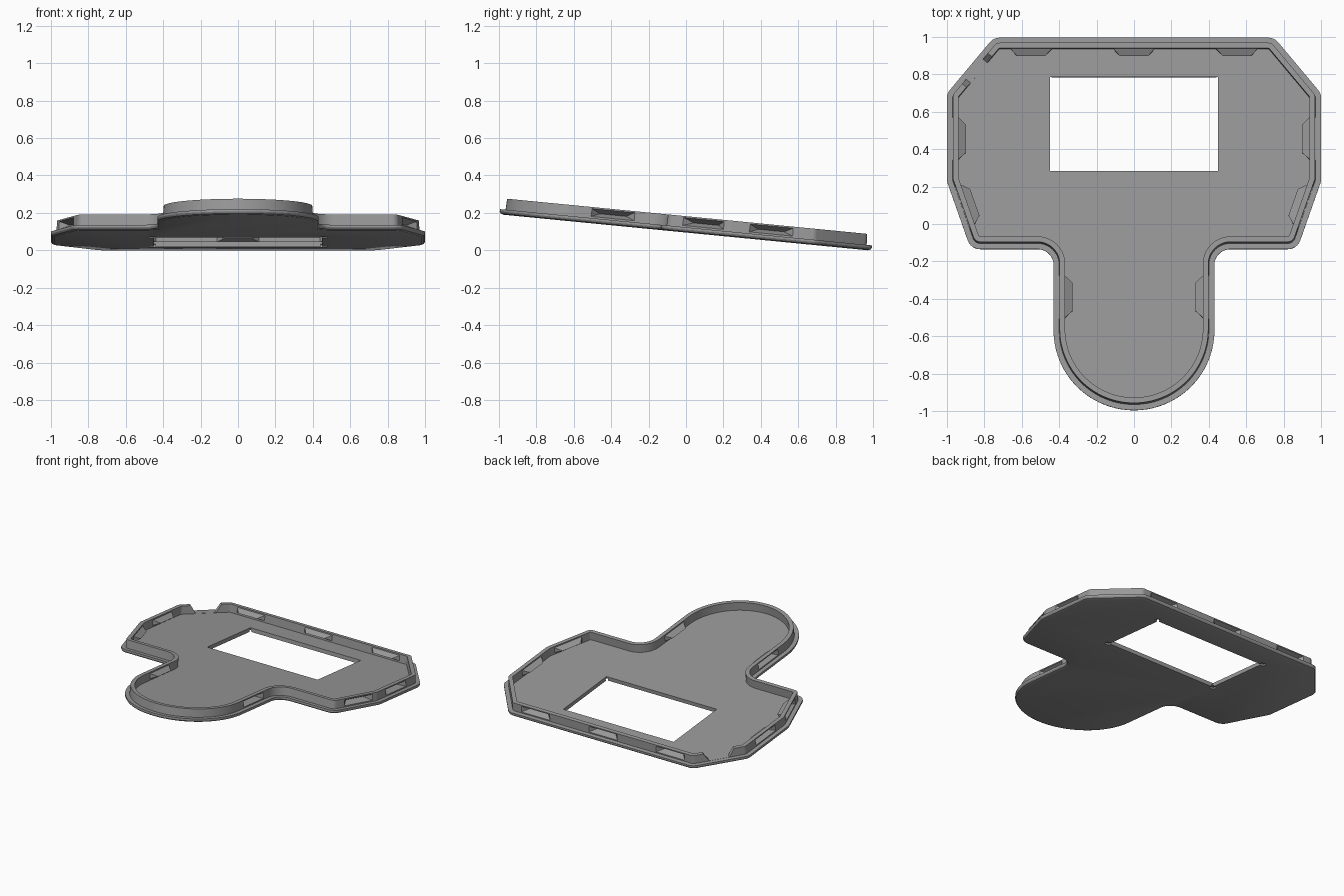
import bpy, bmesh, math
from mathutils import Vector, Matrix

if "Cube" in bpy.data.objects:
    bpy.data.objects.remove(bpy.data.objects["Cube"])

TILT = math.atan(0.0975)
FLOOR, RIM = 0.028, 0.087      # floor thickness, wall height

grey = bpy.data.materials.new("plastic_grey")
grey.diffuse_color = (0.32, 0.32, 0.32, 1)
grey.use_nodes = True
grey.node_tree.nodes["Principled BSDF"].inputs["Base Color"].default_value = grey.diffuse_color

# Right half of the outline: corner x, y, radius, arc segments (counter-clockwise)
half = [(0.43, -1.0, 0.43, 28), (0.43, -0.135, 0.085, 10), (0.872, -0.135, 0.07, 6),
        (1.0, 0.23, 0.08, 4), (1.0, 0.70, 0.07, 6), (0.75, 1.0, 0.07, 6)]
corners = half + [(-x, y, r, n) for x, y, r, n in reversed(half)]


def outline(inset):
    """Rounded outline moved inward by inset, always with the same point count."""
    pts, count = [], len(corners)
    for i, (x, y, r, n) in enumerate(corners):
        p = Vector((x, y))
        a = (p - Vector(corners[i - 1][:2])).normalized()
        b = (Vector(corners[(i + 1) % count][:2]) - p).normalized()
        na, nb = Vector((-a.y, a.x)), Vector((-b.y, b.x))
        turn = a.x * b.y - a.y * b.x
        p = p + (na + nb) * inset / (1 + na.dot(nb))
        rad = max(r - inset, 0.012) if turn > 0 else r + inset
        side = 1 if turn > 0 else -1
        ang = math.atan2(turn, a.dot(b))
        start = p - a * rad * math.tan(abs(ang) / 2)
        centre = start + na * rad * side
        for k in range(n + 1):
            pts.append(centre + Matrix.Rotation(ang * k / n, 2) @ (start - centre))
    return pts


def make_object(name, bm):
    bmesh.ops.recalc_face_normals(bm, faces=bm.faces[:])
    me = bpy.data.meshes.new(name)
    bm.to_mesh(me)
    bm.free()
    me.materials.append(grey)
    ob = bpy.data.objects.new(name, me)
    bpy.context.collection.objects.link(ob)
    return ob


def hull(bm, pts):
    verts = [bm.verts.new(p) for p in pts]
    bmesh.ops.convex_hull(bm, input=verts)


def box(bm, x0, x1, y0, y1, z0, z1):
    hull(bm, [(x, y, z) for x in (x0, x1) for y in (y0, y1) for z in (z0, z1)])


def wedge(bm, edge, inward, wide, narrow, d0, d1, top, bottom, peak):
    """V-shaped ridge with tapered ends, pointing inward from an outline edge."""
    c, n = Vector((*edge, 0)), Vector((*inward, 0)).normalized()
    t = Vector((-n.y, n.x, 0))
    up = Vector((0, 0, 1))
    hull(bm, [c + t * s * w + n * d + up * h for s in (-1, 1)
              for w, d, h in ((wide, d0, top), (wide, d0, bottom), (narrow, d1, peak))])


# Tray: outline lofted through lip, ledge, wall and floor
section = [(0.02, 0), (0.006, 0.006), (0, 0.016), (0, FLOOR), (0.03, FLOOR),
           (0.033, RIM), (0.062, RIM), (0.062, FLOOR)]
bm = bmesh.new()
loops = [[bm.verts.new((p.x, p.y, h)) for p in outline(d)] for d, h in section]
for lo, hi in zip(loops, loops[1:]):
    for i in range(len(lo)):
        j = (i + 1) % len(lo)
        bm.faces.new((lo[i], lo[j], hi[j], hi[i]))
bm.faces.new(loops[0])
bm.faces.new(loops[-1])
bmesh.ops.remove_doubles(bm, verts=bm.verts[:], dist=1e-5)
tray = make_object("tray", bm)

# Snap clips: ridge inside the wall, matching groove outside
clips = [((x, 1.0), (0, -1)) for x in (-0.55, 0, 0.55)]
for s in (-1, 1):
    clips += [((s * 1.0, 0.455), (-s, 0)),
              ((s * 0.947, 0.08), (-s * 0.944, 0.331)),
              ((s * 0.43, -0.395), (-s, 0))]
ridges, cuts = bmesh.new(), bmesh.new()
for edge, inward in clips:
    wedge(ridges, edge, inward, 0.125, 0.075, 0.048, 0.102, 0.0855, 0.034, 0.056)
    wedge(cuts, edge, inward, 0.125, 0.07, 0.022, 0.078, 0.084, 0.033, 0.055)

# Display window with small corner recesses underneath
box(cuts, -0.45, 0.45, 0.285, 0.79, -0.05, 0.05)
recesses = bmesh.new()
for x in (-0.458, 0.458):
    for y in (0.277, 0.798):
        box(recesses, x - 0.018, x + 0.018, y - 0.018, y + 0.018, -0.02, 0.014)

# Cable gap in the back left wall, with sloping ends
n = Vector((0.768, -0.64, 0))
t = Vector((0.64, 0.768, 0))
c = Vector((-0.875, 0.85, 0))
hull(cuts, [c + t * s * w + n * d + Vector((0, 0, h)) for s in (-1, 1)
            for d in (0.01, 0.09) for w, h in ((0.07, FLOOR + 0.001), (0.115, 0.1))])

helpers = [("clip_ridges", ridges, 'UNION'), ("wall_cutters", cuts, 'DIFFERENCE'),
           ("recess_cutters", recesses, 'DIFFERENCE')]
bpy.context.view_layer.objects.active = tray
for name, mesh, op in helpers:
    ob = make_object(name, mesh)
    ob.hide_render = True
    mod = tray.modifiers.new(name, 'BOOLEAN')
    mod.operation, mod.solver, mod.object = op, 'EXACT', ob
    bpy.ops.object.modifier_apply(modifier=name)
    bpy.data.objects.remove(ob)

# Tilt the tray and rest it on the ground
tray.data.transform(Matrix.Rotation(-TILT, 4, 'X'))
co = [v.co for v in tray.data.vertices]
y_mid = (min(p.y for p in co) + max(p.y for p in co)) / 2
tray.data.transform(Matrix.Translation((0, -y_mid, -min(p.z for p in co))))

tray.select_set(True)
bpy.ops.object.shade_smooth_by_angle(angle=math.radians(30))
